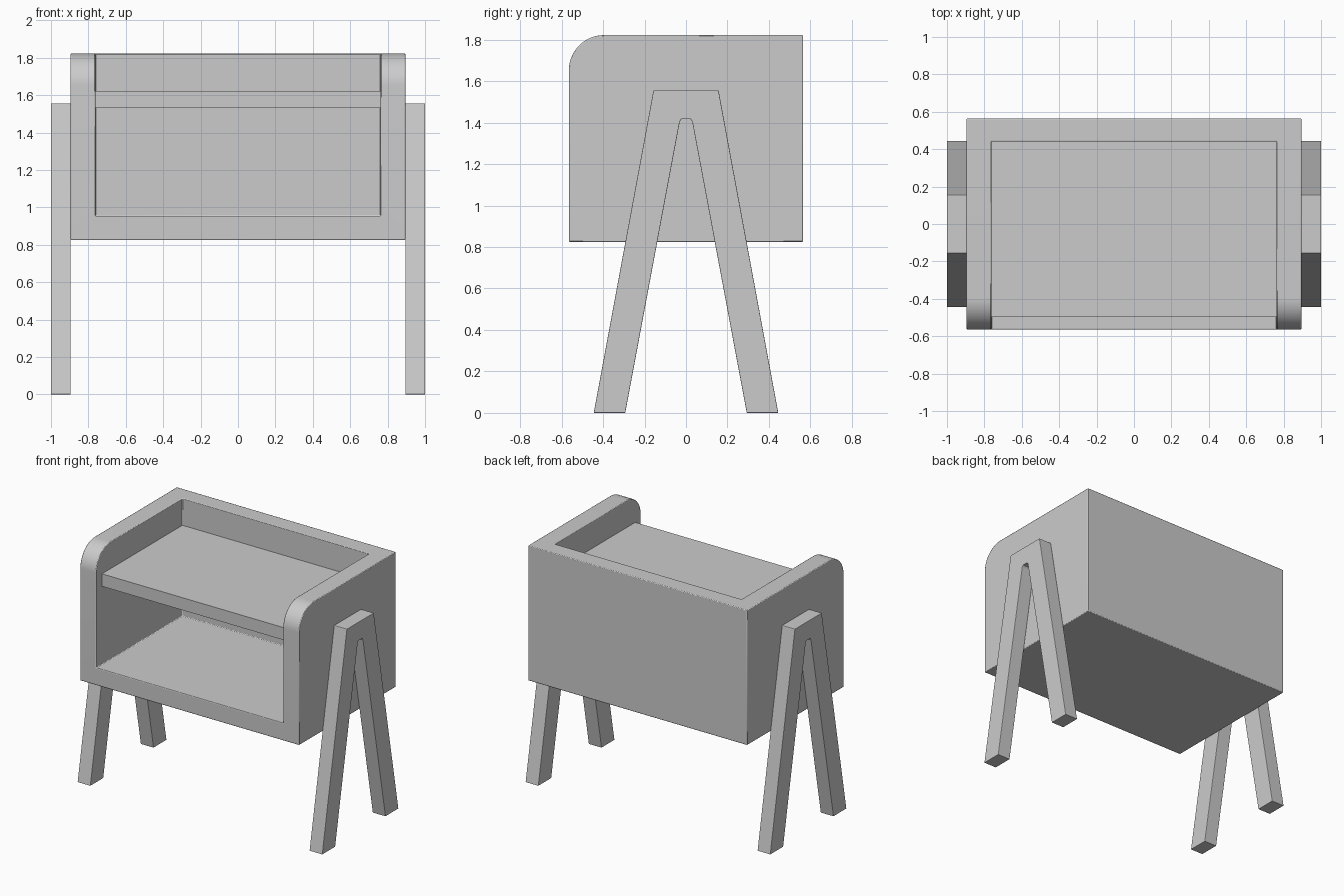
import bpy, bmesh, math

if "Cube" in bpy.data.objects:
    bpy.data.objects.remove(bpy.data.objects["Cube"])


def extrude_profile(name, points, x0, x1):
    """Extrude a closed (y, z) outline along x from x0 to x1."""
    bm = bmesh.new()
    face = bm.faces.new([bm.verts.new((x0, y, z)) for y, z in points])
    out = bmesh.ops.extrude_face_region(bm, geom=[face])
    moved = [g for g in out["geom"] if isinstance(g, bmesh.types.BMVert)]
    bmesh.ops.translate(bm, verts=moved, vec=(x1 - x0, 0, 0))
    bmesh.ops.recalc_face_normals(bm, faces=bm.faces)
    mesh = bpy.data.meshes.new(name)
    bm.to_mesh(mesh)
    bm.free()
    obj = bpy.data.objects.new(name, mesh)
    bpy.context.collection.objects.link(obj)
    return obj


def rectangle(y0, y1, z0, z1):
    return [(y0, z0), (y1, z0), (y1, z1), (y0, z1)]


def soften(obj, width=0.005):
    mod = obj.modifiers.new("soft edges", "BEVEL")
    mod.width = width
    mod.segments = 2
    mod.limit_method = "ANGLE"
    mod.angle_limit = math.radians(40)


def smooth(obj):
    bpy.ops.object.select_all(action="DESELECT")
    obj.select_set(True)
    bpy.context.view_layer.objects.active = obj
    bpy.ops.object.shade_smooth_by_angle(angle=math.radians(30))


# Cabinet: side outline with a rounded upper front corner, hollowed out
R, FRONT, BACK, BOTTOM, TOP = 0.17, -0.565, 0.565, 0.825, 1.822
outline = [(FRONT, BOTTOM), (BACK, BOTTOM), (BACK, TOP)]
for i in range(17):
    a = math.pi / 2 * (1 + i / 16)
    outline.append((FRONT + R + R * math.cos(a), TOP - R + R * math.sin(a)))
cabinet = extrude_profile("cabinet", outline, -0.895, 0.895)

cutter = extrude_profile("cabinet_cutter", rectangle(-1, 0.441, 0.953, 2.2), -0.763, 0.763)
cutter.hide_render = True
cut = cabinet.modifiers.new("hollow", "BOOLEAN")
cut.operation = "DIFFERENCE"
cut.solver = "EXACT"
cut.object = cutter
bpy.context.view_layer.objects.active = cabinet
bpy.ops.object.modifier_apply(modifier=cut.name)
bpy.data.objects.remove(cutter)
smooth(cabinet)
soften(cabinet)

# Shelf set between the side walls
shelf = extrude_profile("shelf", rectangle(-0.498, 0.441, 1.53, 1.622), -0.763, 0.763)

# A-shaped leg frames on both sides
half = [(0.03, 1.405), (0.022, 1.417)]
leg = [(-0.445, 0), (-0.293, 0), (-0.03, 1.405), (-0.022, 1.417),
       (0.022, 1.417), (0.03, 1.405), (0.293, 0), (0.445, 0),
       (0.157, 1.555), (-0.157, 1.555)]
for side, name in ((1, "right_leg_frame"), (-1, "left_leg_frame")):
    frame = extrude_profile(name, leg, side * 0.895, side * 1.0)
    soften(frame, 0.003)
